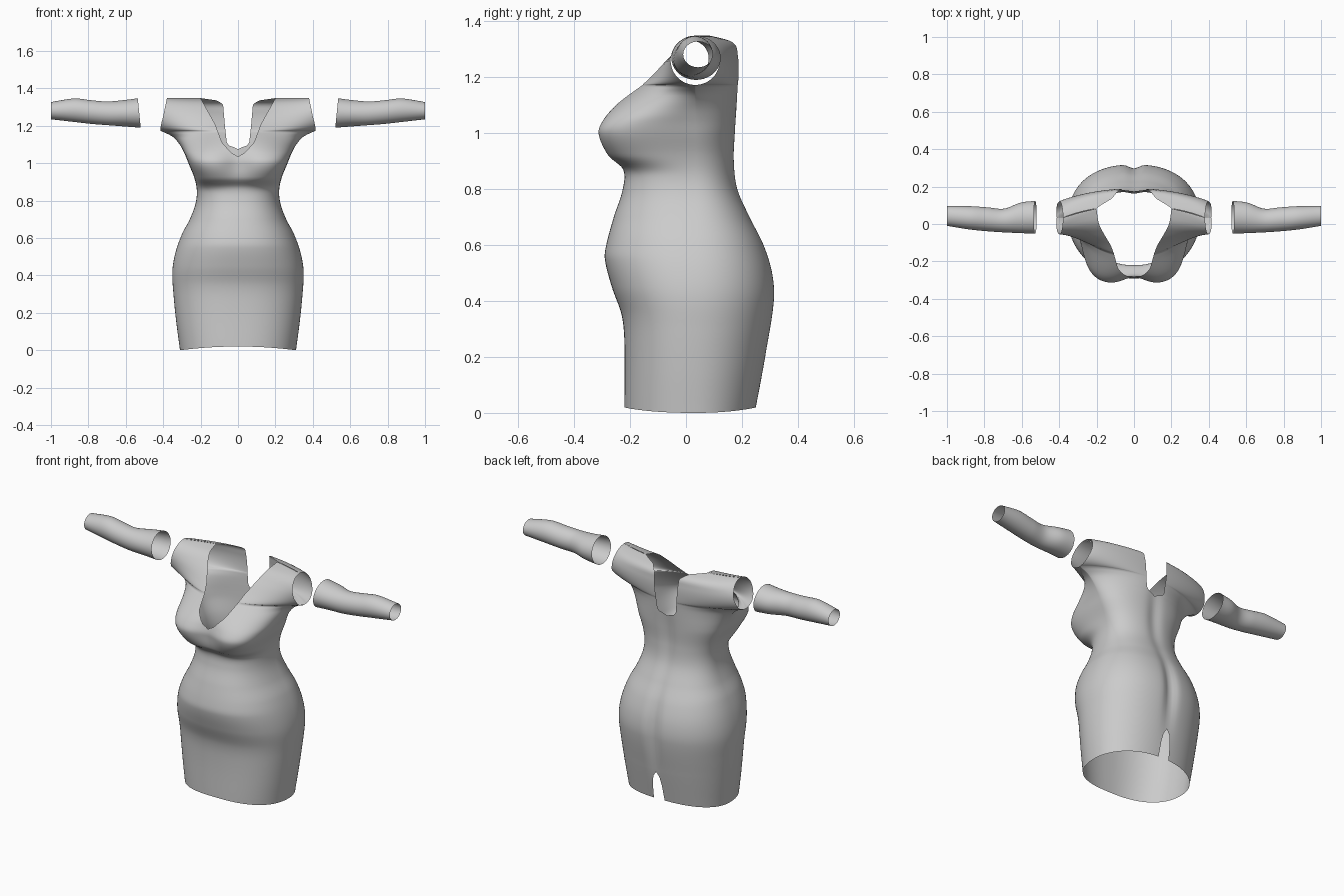
import bpy, bmesh, math

if "Cube" in bpy.data.objects:
    bpy.data.objects.remove(bpy.data.objects["Cube"])

fabric = bpy.data.materials.new("grey_fabric")
fabric.use_nodes = True
GREY = (0.6, 0.6, 0.6, 1)
fabric.diffuse_color = GREY
fabric.node_tree.nodes["Principled BSDF"].inputs["Base Color"].default_value = GREY


def lookup(table, t, smooth=True):
    """Interpolate (position, value) pairs, with a cubic when smooth."""
    if t <= table[0][0]:
        return table[0][1]
    if t >= table[-1][0]:
        return table[-1][1]
    i = max(k for k in range(len(table) - 1) if table[k][0] <= t)
    (a, p), (b, q) = table[i], table[i + 1]
    f, h = (t - a) / (b - a), b - a
    if not smooth:
        return p + (q - p) * f

    def slope(k):
        lo, hi = max(k - 1, 0), min(k + 1, len(table) - 1)
        return (table[hi][1] - table[lo][1]) / (table[hi][0] - table[lo][0])
    m, n = slope(i) * h, slope(i + 1) * h
    return p + f * (m + f * (3 * (q - p) - 2 * m - n + f * (2 * (p - q) + m + n)))


def bump(t, centre, width):
    return math.exp(-((t - centre) / width) ** 2)


# Dress outlines by height
HALF_WIDTH = [(0, .31), (.15, .33), (.3, .345), (.42, .351), (.52, .335), (.62, .3),
              (.7, .258), (.78, .228), (.85, .22), (.92, .233), (1, .265), (1.05, .285),
              (1.1, .312), (1.14, .347), (1.16, .383), (1.172, .413), (1.26, .398), (1.348, .38)]
FRONT = [(0, -.22), (.25, -.22), (.35, -.23), (.45, -.265), (.55, -.29), (.6, -.285),
         (.7, -.258), (.8, -.226), (.87, -.227), (.92, -.285), (1, -.32), (1.05, -.3),
         (1.1, -.255), (1.2, -.135), (1.28, -.05), (1.33, .02), (1.348, .1)]
BACK = [(0, .25), (.2, .285), (.4, .317), (.5, .311), (.6, .28), (.7, .23), (.8, .187),
        (.9, .175), (1, .178), (1.2, .19), (1.28, .187), (1.325, .17), (1.348, .1)]
# Cross-section roundness by height
FRONT_POWER = [(0, 2.4), (.85, 2.5), (.92, 3.5), (1, 4), (1.06, 3.6), (1.172, 2)]
FRONT_ROOT = [(0, .45), (.85, .42), (.92, .3), (1, .25), (1.06, .35), (1.172, 1)]
BACK_POWER = [(0, 2.3), (1, 2.3), (1.172, 2)]
BACK_ROOT = [(0, .48), (1, .5), (1.172, .9)]
# Half widths of the neckline, the back opening and the hem slit
NECK = [(1.04, 0), (1.05, .03), (1.11, .085), (1.21, .123), (1.348, .2)]
BACK_GAP = [(0, .035), (.1, .03), (.16, .02), (.19, 0), (1.08, 0), (1.09, .045),
            (1.11, .06), (1.2, .07), (1.315, .08), (1.335, .11), (1.348, .2)]
CUFF_Y, CUFF_Z, CUFF_R = .033, 1.26, .088
LOW, COLS, ARC = 120, 40, 24


def dress_point(z, c, side):
    front = side < 0
    width = lookup(HALF_WIDTH, z)
    inner = lookup(NECK if front else BACK_GAP, z, False)
    x = inner + (width - inner) * (1 - (1 - c) ** 2.5)
    u = min(x / width, 1)
    reach = max(CUFF_R ** 2 - (z - CUFF_Z) ** 2, 0) ** .5
    end = CUFF_Y + side * reach
    power = lookup(FRONT_POWER if front else BACK_POWER, z)
    root = lookup(FRONT_ROOT if front else BACK_ROOT, z)
    y = end + (lookup(FRONT if front else BACK, z) - end) * max(1 - u ** power, 0) ** root
    if front:   # hollow between the bust lobes
        y += .035 * bump(x, 0, .08) * bump(z, 1, .08)
    else:       # cleft and spine groove
        y -= .022 * bump(x, 0, .035) * bump(z, .45, .2) + .012 * bump(x, 0, .04) * bump(z, .95, .2)
    hem = .02 * (1 - u * u) * max(0, 1 - z / .2)
    return x, y, z + hem


def finish(name, bm, mirror):
    mesh = bpy.data.meshes.new(name)
    bm.to_mesh(mesh)
    bm.free()
    mesh.materials.append(fabric)
    obj = bpy.data.objects.new(name, mesh)
    bpy.context.collection.objects.link(obj)
    if mirror:
        mod = obj.modifiers.new("mirror", 'MIRROR')
        mod.use_mirror_merge = True
        mod.merge_threshold = .0001
    mesh.shade_smooth()
    return obj


def skin(bm, grid, flip=False):
    """Join rows of points with quads."""
    rows = [[bm.verts.new(p) for p in row] for row in grid]
    for low, high in zip(rows, rows[1:]):
        for k in range(len(low) - 1):
            quad = [low[k], low[k + 1], high[k + 1], high[k]]
            bm.faces.new(quad[::-1] if flip else quad)


# Dress: front and back panels welded along the sides and shoulders
base = CUFF_Z - CUFF_R
heights = [base * i / LOW for i in range(LOW)]
heights += [CUFF_Z - CUFF_R * math.cos(math.pi * i / ARC) for i in range(ARC + 1)]
bm = bmesh.new()
for side in (-1, 1):
    skin(bm, [[dress_point(z, c / COLS, side) for c in range(COLS + 1)] for z in heights], side > 0)
bmesh.ops.remove_doubles(bm, verts=bm.verts, dist=.00001)
finish("dress_body", bm, True)

# Sleeves: open tubes, given by y and z limits along x
Y_MIN = [(.52, -.052), (.72, -.043), (.87, -.03), (1, -.01)]
Y_MAX = [(.52, .124), (.6, .114), (.69, .082), (.78, .089), (.87, .095), (1, .096)]
Z_MIN = [(.52, 1.19), (.69, 1.203), (.78, 1.21), (.87, 1.22), (1, 1.235)]
Z_MAX = [(.52, 1.347), (.6, 1.337), (.69, 1.33), (.78, 1.337), (.87, 1.346), (1, 1.327)]


def sleeve_ring(x, sides=40):
    y0, y1, z0, z1 = (lookup(t, x) for t in (Y_MIN, Y_MAX, Z_MIN, Z_MAX))
    ring = []
    for k in range(sides + 1):
        a = 2 * math.pi * k / sides
        slant = .008 * (1 + math.sin(a)) * (1 - x) / .48
        ring.append((x + slant, (y0 + y1) / 2 + (y1 - y0) / 2 * math.cos(a),
                     (z0 + z1) / 2 + (z1 - z0) / 2 * math.sin(a)))
    return ring


for name, sign in (("left_sleeve", 1), ("right_sleeve", -1)):
    bm = bmesh.new()
    rings = [sleeve_ring(.52 + .48 * i / 36) for i in range(37)]
    skin(bm, [[(sign * x, y, z) for x, y, z in ring] for ring in rings], sign < 0)
    bmesh.ops.remove_doubles(bm, verts=bm.verts, dist=.00001)
    finish(name, bm, False)
